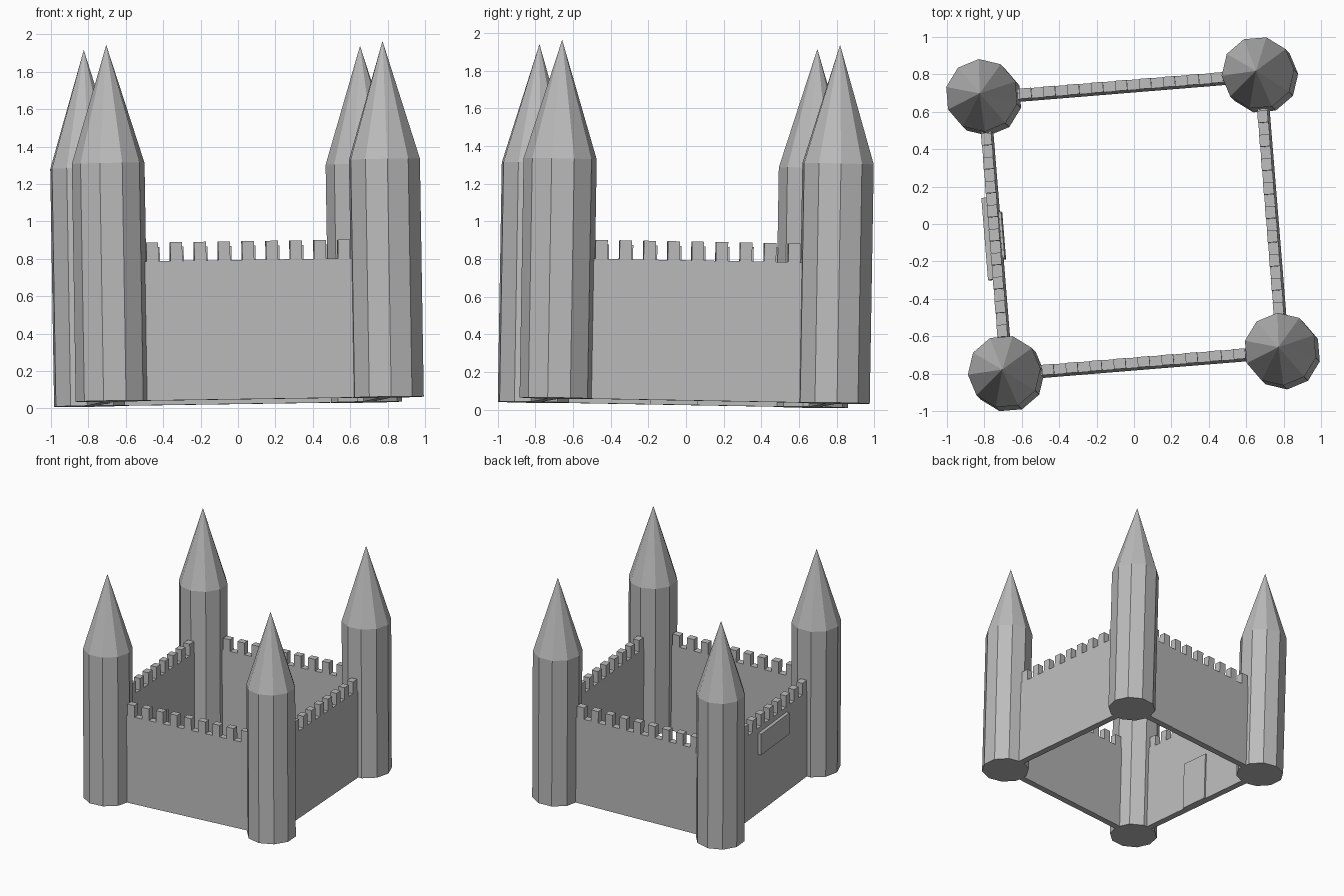
import bpy, bmesh, math
from mathutils import Matrix, Vector

if "Cube" in bpy.data.objects:
    bpy.data.objects.remove(bpy.data.objects["Cube"])

HALF = 0.741          # tower centre offset from the castle centre
RADIUS = 0.195        # tower radius
SIDES = 10
EAVES, APEX = 1.272, 1.905
WALL_TOP, MERLON_TOP = 0.745, 0.845
THICK = 0.055

stone = bpy.data.materials.new("grey_stone")
stone.diffuse_color = (0.5, 0.5, 0.5, 1)
stone.use_nodes = True
stone.node_tree.nodes["Principled BSDF"].inputs["Base Color"].default_value = stone.diffuse_color

# The whole castle leans and turns slightly
up = Vector((-0.0163, 0.0168, 1)).normalized()
yaw = math.radians(4.65)
x_axis = Vector((math.cos(yaw), math.sin(yaw), 0))
x_axis = (x_axis - up * x_axis.dot(up)).normalized()
y_axis = up.cross(x_axis)
LEAN = Matrix((x_axis, y_axis, up)).transposed().to_4x4()
LEAN.translation = (0.005, -0.012, 0.036)


def finish(name, bm, turn=0):
    """Turn a part to its side of the castle, lean it and add it."""
    bm.transform(LEAN @ Matrix.Rotation(turn, 4, 'Z'))
    bmesh.ops.recalc_face_normals(bm, faces=bm.faces)
    mesh = bpy.data.meshes.new(name)
    bm.to_mesh(mesh)
    bm.free()
    mesh.materials.append(stone)
    obj = bpy.data.objects.new(name, mesh)
    bpy.context.collection.objects.link(obj)


def box(name, x0, x1, y0, y1, z0, z1, turn=0, swing=0):
    bm = bmesh.new()
    bmesh.ops.create_cube(bm, size=1)
    mid = Vector(((x0 + x1) / 2, (y0 + y1) / 2, (z0 + z1) / 2))
    bm.transform(Matrix.Translation(mid) @ Matrix.Rotation(swing, 4, 'Z')
                 @ Matrix.Diagonal((x1 - x0, y1 - y0, z1 - z0, 1)))
    finish(name, bm, turn)


def tower(name, turn):
    """Ten-sided shaft with a pointed roof of the same width."""
    bm = bmesh.new()
    rings = []
    for z in (0, EAVES):
        rings.append([bm.verts.new((HALF + RADIUS * math.cos(a),
                                    -HALF + RADIUS * math.sin(a), z))
                      for a in (math.pi / 2 + math.tau * i / SIDES
                                for i in range(SIDES))])
    tip = bm.verts.new((HALF, -HALF, APEX))
    bm.faces.new(rings[0][::-1])
    for i in range(SIDES):
        j = (i + 1) % SIDES
        bm.faces.new((rings[0][i], rings[0][j], rings[1][j], rings[1][i]))
        bm.faces.new((rings[1][i], rings[1][j], tip))
    finish(name, bm, turn)


def wall(name, turn):
    """Battlement outline extruded through the wall thickness."""
    reach, period, width, count = HALF - 0.1, 0.1285, 0.064, 9
    outline = [(-reach, 0), (-reach, WALL_TOP)]
    for i in range(count):
        x = (i - (count - 1) / 2) * period
        outline += [(x - width / 2, WALL_TOP), (x - width / 2, MERLON_TOP),
                    (x + width / 2, MERLON_TOP), (x + width / 2, WALL_TOP)]
    outline += [(reach, WALL_TOP), (reach, 0)]
    bm = bmesh.new()
    face = bm.faces.new([bm.verts.new((x, -HALF - THICK / 2, z))
                         for x, z in outline])
    out = bmesh.ops.extrude_face_region(bm, geom=[face])
    bmesh.ops.translate(bm, vec=(0, THICK, 0),
                        verts=[v for v in out["geom"]
                               if isinstance(v, bmesh.types.BMVert)])
    finish(name, bm, turn)


# Four towers and four walls, each a quarter turn apart
for k, (corner, side) in enumerate((("front_right", "front"),
                                    ("back_right", "right"),
                                    ("back_left", "back"),
                                    ("front_left", "left"))):
    tower(corner + "_tower", k * math.pi / 2)
    wall(side + "_wall", k * math.pi / 2)

# Sign panel on the outside of the left wall
box("gate_panel", -HALF - 0.055, -HALF + 0.02, -0.235, 0.205, 0.515, 0.70)

# Gate door set into the left wall, standing proud on the inside
box("gate_door", -HALF - 0.02, -HALF + 0.04, -0.12, 0.13, 0.0, 0.42)
